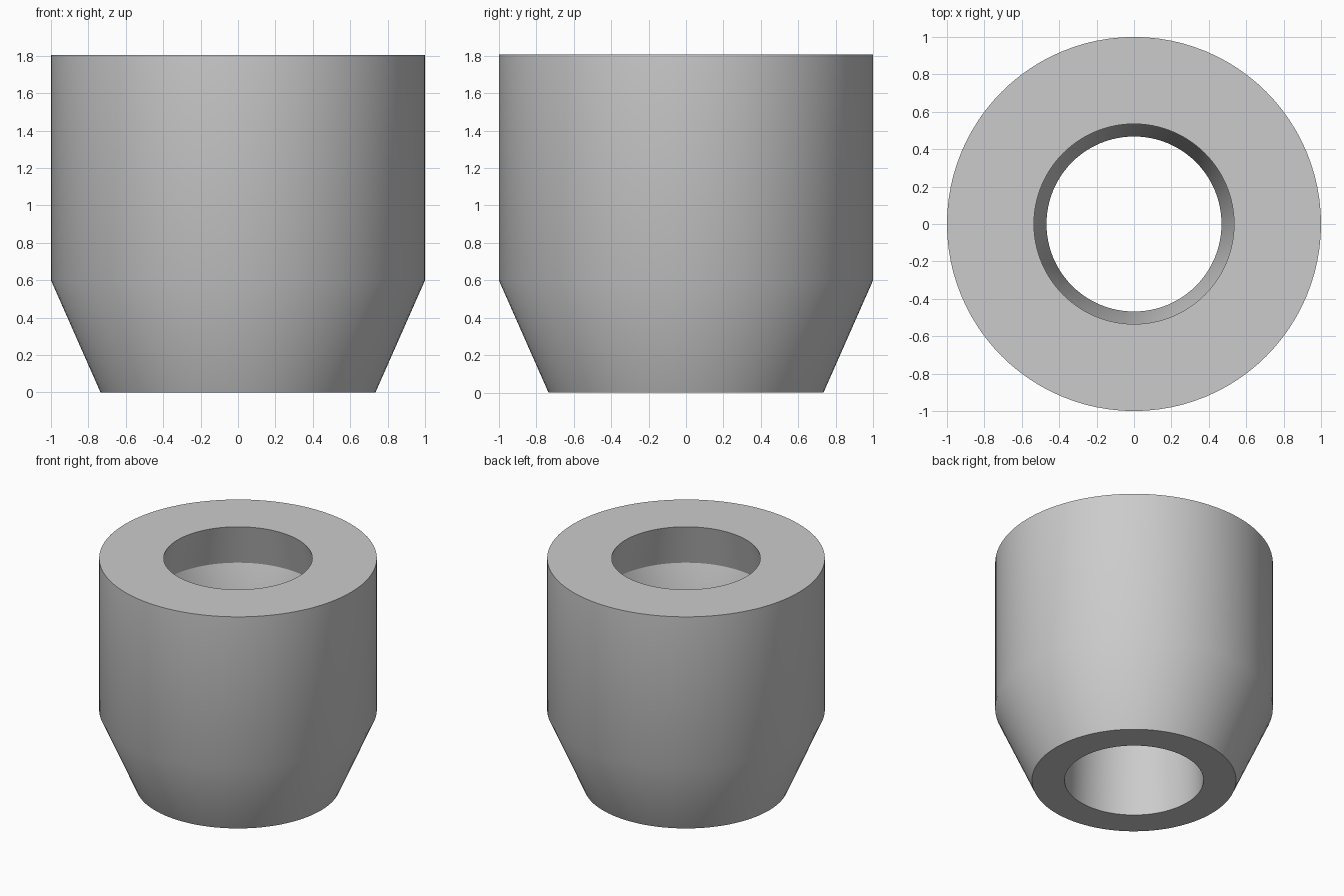
import bpy
import bmesh
import math
from mathutils import Vector

cube = bpy.data.objects.get("Cube")
if cube:
    bpy.data.objects.remove(cube, do_unlink=True)

# Plain grey for the whole part
grey = bpy.data.materials.new("plain grey")
grey.use_nodes = True
colour = (0.6, 0.6, 0.6, 1)
grey.diffuse_color = colour
grey.node_tree.nodes["Principled BSDF"].inputs["Base Color"].default_value = colour

# Closed wall section as (radius, height): outside, top rim, undercut bore
section = [(0.735, 0), (1, 0.6), (1, 1.805), (0.535, 1.805),
           (0.62, 1.48), (0.468, 1.0), (0.5, 0)]


def lathe(name, points, steps=96):
    """Spin a closed section around the z axis."""
    bm = bmesh.new()
    verts = [bm.verts.new((r, 0, z)) for r, z in points]
    edges = [bm.edges.new((v, verts[i - 1])) for i, v in enumerate(verts)]
    bmesh.ops.spin(bm, geom=verts + edges, cent=Vector(), axis=Vector((0, 0, 1)),
                   angle=math.tau, steps=steps)
    bmesh.ops.remove_doubles(bm, verts=bm.verts[:], dist=0.0001)
    bmesh.ops.recalc_face_normals(bm, faces=bm.faces[:])
    mesh = bpy.data.meshes.new(name)
    bm.to_mesh(mesh)
    bm.free()
    mesh.materials.append(grey)
    obj = bpy.data.objects.new(name, mesh)
    bpy.context.collection.objects.link(obj)
    return obj


# Tapered sleeve with a through bore
sleeve = lathe("tapered_sleeve", section)
bpy.ops.object.select_all(action="DESELECT")
sleeve.select_set(True)
bpy.context.view_layer.objects.active = sleeve
bpy.ops.object.shade_smooth_by_angle(angle=math.radians(28))
